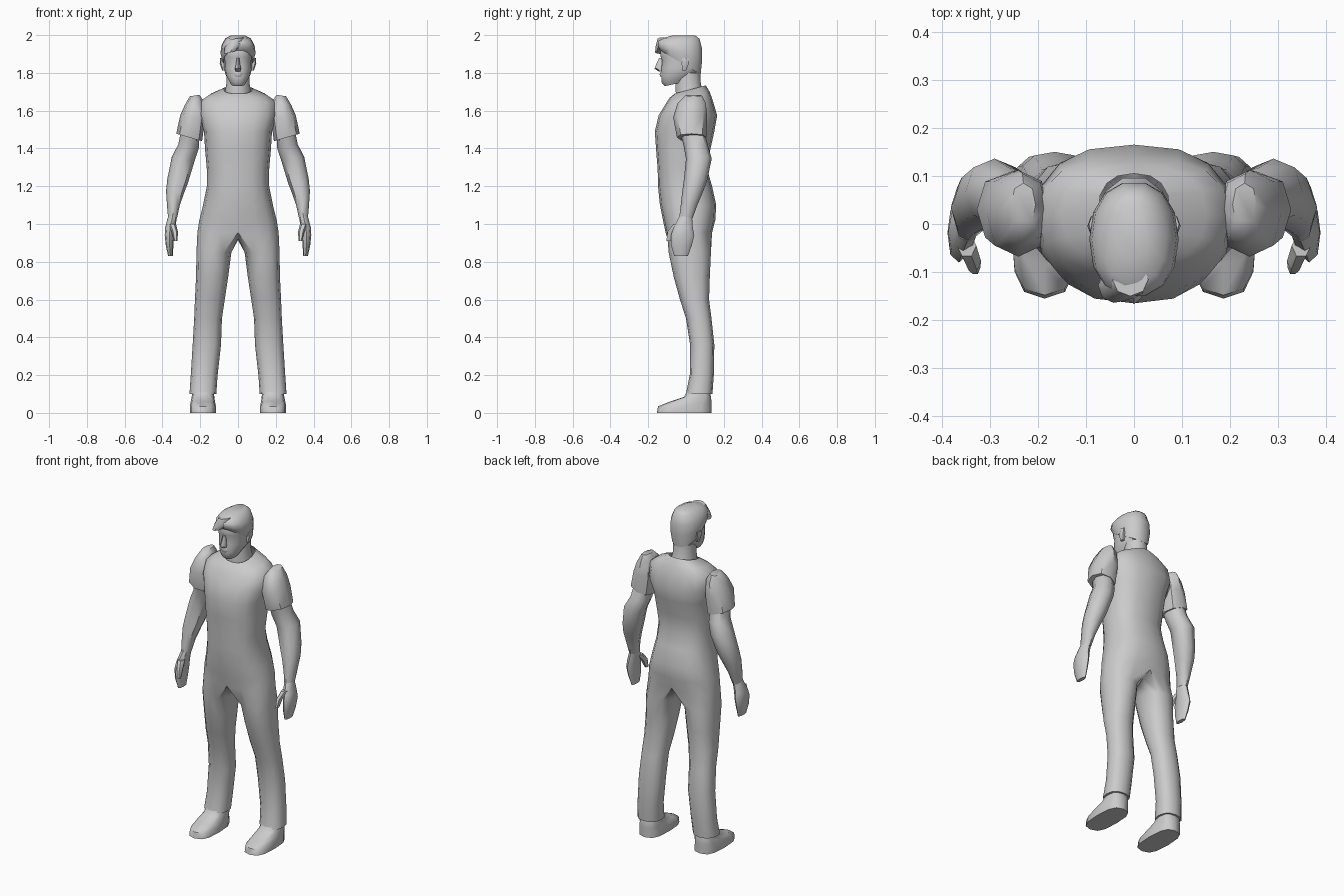
import bpy, math


def spow(v, p):
    return math.copysign(abs(v) ** p, v)


def ring(x0, x1, y0, y1, z, tx=0.0, ty=0.0, n=8, p=1.0, start=0.0, span=360.0, count=None):
    """Superellipse outline inside the given bounds; tx / ty tilt it along x / y."""
    pts = []
    for i in range(count or n):
        a = math.radians(start + span * i / n)
        c, s = spow(math.cos(a), p), spow(math.sin(a), p)
        pts.append(((x0 + x1) / 2 + c * (x1 - x0) / 2,
                    (y0 + y1) / 2 + s * (y1 - y0) / 2, z + c * tx + s * ty))
    return pts


def make(name, verts, faces, mirror=False, angle=50):
    me = bpy.data.meshes.new(name)
    me.from_pydata(verts, [], faces)
    me.update()
    ob = bpy.data.objects.new(name, me)
    bpy.context.collection.objects.link(ob)
    bpy.ops.object.select_all(action='DESELECT')
    ob.select_set(True)
    bpy.context.view_layer.objects.active = ob
    bpy.ops.object.shade_smooth_by_angle(angle=math.radians(angle))
    if mirror:
        m = ob.modifiers.new("Mirror", 'MIRROR')
        m.merge_threshold = 0.001
    return ob


def bridge(a, b, closed=True):
    """Quads between an upper index loop a and a lower index loop b."""
    n = len(a)
    return [(b[i], b[(i + 1) % n], a[(i + 1) % n], a[i]) for i in range(n if closed else n - 1)]


def loft(name, rings, mirror=False, angle=50):
    """Closed skin over outlines listed from top to bottom."""
    n = len(rings[0])
    loops = [list(range(k * n, k * n + n)) for k in range(len(rings))]
    faces = [tuple(loops[0]), tuple(reversed(loops[-1]))]
    for a, b in zip(loops, loops[1:]):
        faces += bridge(a, b)
    return make(name, [v for r in rings for v in r], faces, mirror, angle)


# Clothed body: half torso outlines run front to back, then continue into one leg
torso = [  # half width, front, back, z, back-up tilt
    (0.075, -0.06, 0.105, 1.712, 0.022),
    (0.150, -0.085, 0.125, 1.685, 0.015),
    (0.200, -0.105, 0.140, 1.650, 0.010),
    (0.205, -0.145, 0.165, 1.575, 0.0),
    (0.180, -0.165, 0.150, 1.490, 0.0),
    (0.174, -0.158, 0.128, 1.390, 0.0),
    (0.165, -0.150, 0.112, 1.290, 0.0),
    (0.165, -0.148, 0.138, 1.200, 0.0),
    (0.185, -0.138, 0.160, 1.100, 0.0),
    (0.205, -0.122, 0.155, 1.020, 0.0),
    (0.215, -0.108, 0.138, 0.955, 0.0)]
legs = [  # inner, outer, front, back, z
    (0.035, 0.220, -0.092, 0.132, 0.85),
    (0.052, 0.222, -0.065, 0.126, 0.72),
    (0.070, 0.228, -0.032, 0.122, 0.60),
    (0.085, 0.232, 0.000, 0.135, 0.50),
    (0.090, 0.240, 0.022, 0.150, 0.36),
    (0.108, 0.250, 0.020, 0.147, 0.20),
    (0.115, 0.257, 0.000, 0.140, 0.10)]
verts, faces, prev = [], [], None
for w, f, b, z, t in torso:
    loop = list(range(len(verts), len(verts) + 9))
    verts += ring(-w, w, f, b, z, ty=t, n=16, p=0.82, start=-90, count=9)
    if prev:
        faces += bridge(prev, loop, closed=False)
    prev = loop
prev = prev + [len(verts) + i for i in range(3)]
verts += [(0, 0.08, 0.925), (0, 0.015, 0.915), (0, -0.05, 0.925)]   # crotch
for x0, x1, f, b, z in legs:
    loop = list(range(len(verts), len(verts) + 12))
    verts += ring(x0, x1, f, b, z, n=12, p=0.85, start=-120)
    faces += bridge(prev, loop)
    prev = loop
faces.append(tuple(reversed(prev)))
make("body_clothes", verts, faces, mirror=True)

# Shoes
loft("shoe", [ring(*r, n=12, p=0.7) for r in (
    (0.130, 0.240, 0.005, 0.125, 0.115),
    (0.125, 0.245, -0.010, 0.132, 0.085),
    (0.122, 0.250, -0.085, 0.135, 0.060),
    (0.117, 0.255, -0.148, 0.135, 0.035),
    (0.117, 0.255, -0.155, 0.135, 0.0))], mirror=True)

# Short sleeves with a slanted hem
loft("sleeve", [ring(*r, p=0.85) for r in (
    (0.205, 0.255, -0.005, 0.085, 1.680, -0.004),
    (0.182, 0.282, -0.045, 0.105, 1.640, -0.010),
    (0.175, 0.306, -0.068, 0.112, 1.565, 0.010),
    (0.190, 0.327, -0.048, 0.108, 1.458, 0.020))], mirror=True)

# Bare arms
loft("arm", [ring(*r, p=0.9) for r in (
    (0.205, 0.302, -0.030, 0.100, 1.480, 0.015),
    (0.208, 0.316, -0.012, 0.118, 1.410, 0.012),
    (0.230, 0.350, 0.000, 0.136, 1.345, 0.012),
    (0.264, 0.374, -0.012, 0.112, 1.230, 0.010),
    (0.285, 0.381, -0.020, 0.090, 1.170, 0.005),
    (0.308, 0.376, -0.028, 0.060, 1.100, 0.0),
    (0.323, 0.370, -0.036, 0.035, 1.030, 0.0))], mirror=True)

# Hands and thumbs
loft("hand", [ring(*r, p=0.85) for r in (
    (0.323, 0.370, -0.036, 0.032, 1.040),
    (0.332, 0.386, -0.065, 0.036, 0.980),
    (0.340, 0.388, -0.080, 0.044, 0.940),
    (0.342, 0.382, -0.078, 0.030, 0.885),
    (0.345, 0.370, -0.062, 0.010, 0.830))], mirror=True)
loft("thumb", [ring(*r, n=6) for r in (
    (0.328, 0.368, -0.070, -0.020, 1.000),
    (0.318, 0.352, -0.100, -0.055, 0.960),
    (0.320, 0.340, -0.106, -0.080, 0.910))], mirror=True)

# Neck
loft("neck", [ring(*r, n=10) for r in (
    (-0.062, 0.062, -0.050, 0.078, 1.800),
    (-0.062, 0.062, -0.058, 0.082, 1.740),
    (-0.074, 0.074, -0.058, 0.100, 1.680))])

# Head: jaw, face and skull
loft("head", [ring(-w, w, f, b, z, 0, t, n=14, p=0.85) for w, f, b, z, t in (
    (0.060, -0.110, 0.060, 1.970, 0.0),
    (0.078, -0.138, 0.080, 1.920, 0.0),
    (0.077, -0.136, 0.082, 1.885, 0.0),
    (0.075, -0.128, 0.080, 1.862, 0.0),
    (0.074, -0.132, 0.076, 1.825, 0.0),
    (0.066, -0.132, 0.060, 1.790, 0.012),
    (0.050, -0.130, 0.030, 1.762, 0.015),
    (0.038, -0.112, 0.000, 1.742, 0.012))])

# Nose, lips and ears
loft("nose", [ring(*r, n=6, start=30) for r in (
    (-0.008, 0.008, -0.142, -0.115, 1.880),
    (-0.013, 0.013, -0.158, -0.110, 1.845),
    (-0.019, 0.019, -0.167, -0.110, 1.822),
    (-0.014, 0.014, -0.145, -0.110, 1.808))])
loft("lips", [ring(*r) for r in (
    (-0.022, 0.022, -0.134, -0.110, 1.806),
    (-0.030, 0.030, -0.140, -0.100, 1.792),
    (-0.020, 0.020, -0.134, -0.100, 1.778))])
loft("ear", [ring(*r, n=6) for r in (
    (0.068, 0.094, -0.022, 0.020, 1.878),
    (0.068, 0.097, -0.026, 0.018, 1.850),
    (0.064, 0.084, -0.022, 0.002, 1.812))], mirror=True)

# Hair cap, lower at the back, with a side-swept fringe
loft("hair", [ring(-w, w, f, b, z, 0, t, n=14, p=0.9) for w, f, b, z, t in (
    (0.035, -0.070, 0.050, 1.999, 0.0),
    (0.068, -0.125, 0.074, 1.982, -0.002),
    (0.088, -0.152, 0.088, 1.945, -0.020),
    (0.093, -0.152, 0.088, 1.905, -0.040),
    (0.080, -0.138, 0.080, 1.855, -0.065))])
loft("fringe", [ring(*r) for r in (
    (-0.045, 0.030, -0.150, -0.080, 1.982, 0.006),
    (-0.070, 0.030, -0.160, -0.080, 1.945, 0.010),
    (-0.075, -0.010, -0.164, -0.090, 1.908, 0.008))])
